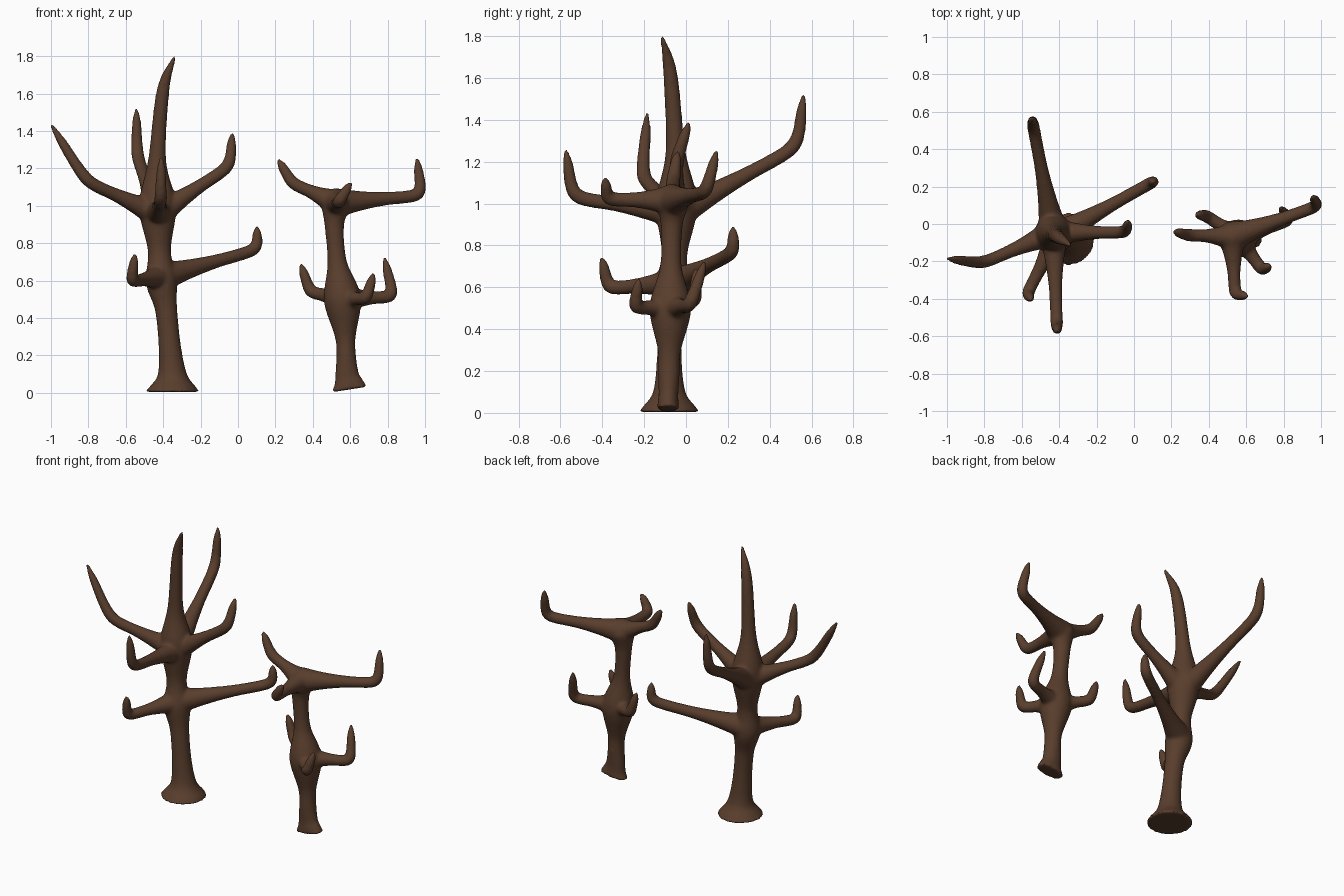
import bpy, bmesh, math
from mathutils import Vector

if "Cube" in bpy.data.objects:
    bpy.data.objects.remove(bpy.data.objects["Cube"])

bark = bpy.data.materials.new("bark")
bark.diffuse_color = (0.1, 0.048, 0.026, 1)
bark.use_nodes = True
bark.node_tree.nodes["Principled BSDF"].inputs["Base Color"].default_value = bark.diffuse_color
SIDES, STEPS = 20, 7


def spline(v):
    """Catmull-Rom through (x, y, z, radius) points."""
    v = [Vector(p) for p in v]
    v = [v[0] * 2 - v[1]] + v + [v[-1] * 2 - v[-2]]
    out = []
    for i in range(1, len(v) - 2):
        a, b, c, d = v[i - 1:i + 3]
        for s in range(STEPS):
            t = s / STEPS
            out.append(0.5 * (2 * b + (c - a) * t + (2 * a - 5 * b + 4 * c - d) * t * t
                              + (3 * b - a - 3 * c + d) * t ** 3))
    return out + [v[-2]]


def limb(bm, pts, foot=1):
    """Closed tapering tube; foot squashes the lowest part in y."""
    path = spline(pts)
    pos = [Vector(p[:3]) for p in path]
    side, rings = Vector((0.3, 0.95, 0.05)), []
    for i, p in enumerate(path):
        tan = (pos[min(i + 1, len(pos) - 1)] - pos[max(i - 1, 0)]).normalized()
        side = (side - tan * side.dot(tan)).normalized()
        other = tan.cross(side)
        ring = []
        for k in range(SIDES):
            a = math.tau * k / SIDES
            off = (side * math.cos(a) + other * math.sin(a)) * max(p[3], 0.004)
            off.y *= foot + (1 - foot) * min(p[2] * 5, 1)
            ring.append(bm.verts.new(pos[i] + off))
        rings.append(ring)
    for r0, r1 in zip(rings, rings[1:]):
        for k in range(SIDES):
            n = (k + 1) % SIDES
            bm.faces.new((r0[k], r0[n], r1[n], r1[k]))
    bm.faces.new(rings[0][::-1])
    bm.faces.new(rings[-1])


def branch(bm, root, elbow, tip):
    """Limb flaring at the trunk, bending up at a rounded elbow."""
    r, e, t = Vector(root), Vector(elbow), Vector(tip)
    r_el = 0.034
    near, after = r.lerp(e, 0.86), e.lerp(t, 0.28)
    bend = e * 0.5 + (near + after) * 0.25
    stops = [(r, 0.08), (r.lerp(e, 0.28), 0.053), (r.lerp(e, 0.58), r_el * 1.08), (near, r_el),
             (bend, r_el), (after, r_el * 0.9), (e.lerp(t, 0.7), r_el * 0.72), (t, 0.009)]
    limb(bm, [(*p, rad) for p, rad in stops])


def tree(name, trunk, whorls, foot=1):
    bm = bmesh.new()
    limb(bm, trunk, foot)
    for root, arms in whorls:
        for elbow, tip in arms:
            branch(bm, root, elbow, tip)
    bmesh.ops.recalc_face_normals(bm, faces=bm.faces)
    me = bpy.data.meshes.new(name)
    bm.to_mesh(me)
    bm.free()
    me.materials.append(bark)
    ob = bpy.data.objects.new(name, me)
    bpy.context.collection.objects.link(ob)
    # fuse the limbs and soften the joints
    rm = ob.modifiers.new("fuse", 'REMESH')
    rm.mode, rm.voxel_size, rm.use_smooth_shade = 'VOXEL', 0.01, True
    sm = ob.modifiers.new("soften", 'SMOOTH')
    sm.factor, sm.iterations = 0.5, 7


# Tall tree with a curved central spike
tall_trunk = [(-.35, -.08, .004, .147), (-.35, -.08, .035, .122), (-.352, -.08, .1, .078),
              (-.365, -.08, .25, .06), (-.385, -.075, .45, .06), (-.41, -.065, .6, .084),
              (-.42, -.055, .76, .062), (-.43, -.045, 1, .1), (-.432, -.05, 1.25, .048),
              (-.4, -.075, 1.62, .034), (-.338, -.115, 1.8, .01)]
tall_upper = [((-.81, -.21, 1.13), (-1, -.185, 1.435)), ((-.54, .53, 1.27), (-.543, .562, 1.52)),
              ((-.045, -.045, 1.21), (-.03, .015, 1.39)), ((-.413, -.54, 1.03), (-.41, -.575, 1.26))]
tall_lower = [((.1, .225, .765), (.103, .225, .89)), ((-.57, -.37, .595), (-.55, -.403, .745))]
tree("tall_tree", tall_trunk, [((-.43, -.045, .955), tall_upper), ((-.41, -.06, .62), tall_lower)])

# Short flat-topped tree
short_trunk = [(.597, -.085, .018, .1), (.592, -.085, .05, .08), (.582, -.083, .11, .062),
               (.575, -.08, .28, .053), (.558, -.075, .5, .1), (.53, -.072, .7, .052),
               (.515, -.068, .9, .053), (.525, -.065, 1.02, .08), (.53, -.06, 1.08, .02)]
short_upper = [((.29, -.06, 1.12), (.213, -.04, 1.25)), ((.98, .095, 1.055), (.957, .148, 1.255)),
               ((.54, -.375, 1.02), (.605, -.387, 1.125))]
short_lower = [((.385, .045, .54), (.335, .048, .69)), ((.83, .02, .515), (.782, .09, .725)),
               ((.685, -.245, .505), (.727, -.225, .64))]
tree("short_tree", short_trunk, [((.525, -.068, 1.015), short_upper), ((.558, -.072, .5), short_lower)], foot=.5)
